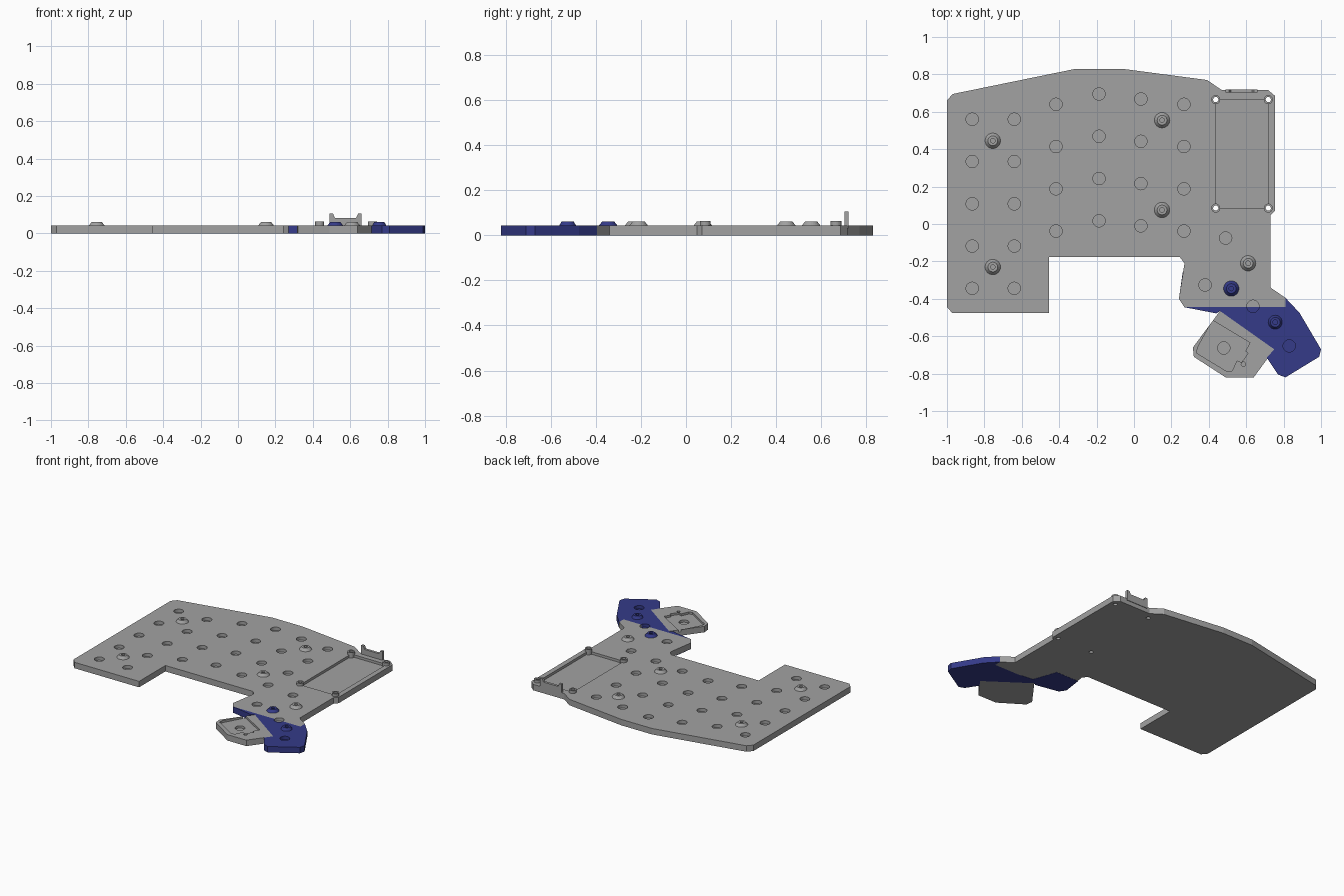
import bpy, bmesh, math

if "Cube" in bpy.data.objects:
    bpy.data.objects.remove(bpy.data.objects["Cube"])

TOP = 0.043


def material(name, rgb):
    m = bpy.data.materials.new(name)
    m.diffuse_color = (*rgb, 1)
    m.use_nodes = True
    m.node_tree.nodes["Principled BSDF"].inputs["Base Color"].default_value = m.diffuse_color
    return m


GRAY = material("gray", (0.36, 0.36, 0.36))
BLUE = material("blue", (0.035, 0.043, 0.25))


def make_object(name, bm, mat):
    bmesh.ops.recalc_face_normals(bm, faces=bm.faces)
    me = bpy.data.meshes.new(name)
    bm.to_mesh(me)
    bm.free()
    ob = bpy.data.objects.new(name, me)
    bpy.context.collection.objects.link(ob)
    if mat:
        me.materials.append(mat)
    return ob


def add_prism(bm, pts, z0, z1):
    low = [bm.verts.new((x, y, z0)) for x, y in pts]
    high = [bm.verts.new((x, y, z1)) for x, y in pts]
    bm.faces.new(low[::-1])
    bm.faces.new(high)
    n = len(pts)
    for i in range(n):
        j = (i + 1) % n
        bm.faces.new((low[i], low[j], high[j], high[i]))


def prism(name, pts, z0, z1, mat=None):
    bm = bmesh.new()
    add_prism(bm, pts, z0, z1)
    return make_object(name, bm, mat)


def circle(x, y, r, n=28):
    return [(x + r * math.cos(2 * math.pi * i / n),
             y + r * math.sin(2 * math.pi * i / n)) for i in range(n)]


def prisms(name, outlines, z0, z1):
    bm = bmesh.new()
    for pts in outlines:
        add_prism(bm, pts, z0, z1)
    return make_object(name, bm, None)


def lathe(name, x, y, profile, mat, n=24):
    bm = bmesh.new()
    rings = []
    for r, z in profile:
        rings.append([bm.verts.new((px, py, z)) for px, py in circle(x, y, r, n)])
    for a, b in zip(rings, rings[1:]):
        for i in range(n):
            j = (i + 1) % n
            bm.faces.new((a[i], a[j], b[j], b[i]))
    if profile[0] != profile[-1]:
        bm.faces.new(rings[-1])
    else:
        bmesh.ops.remove_doubles(bm, verts=bm.verts, dist=1e-6)
    return make_object(name, bm, mat)


def cut(ob, cutters):
    for c in cutters:
        mod = ob.modifiers.new("cut", 'BOOLEAN')
        mod.operation = 'DIFFERENCE'
        mod.solver = 'EXACT'
        mod.object = c
        c.hide_render = True
    dg = bpy.context.evaluated_depsgraph_get()
    me = bpy.data.meshes.new_from_object(ob.evaluated_get(dg))
    ob.modifiers.clear()
    ob.data = me


# Plates
main_plate = prism("main_plate", [
    (-1, 0.66), (-0.97, 0.695), (-0.31, 0.83), (-0.065, 0.83), (0.39, 0.77),
    (0.47, 0.716), (0.717, 0.716), (0.754, 0.685), (0.754, 0.07),
    (0.73, 0.048), (0.73, -0.34), (0.81, -0.395), (0.81, -0.445),
    (0.27, -0.445), (0.24, -0.40), (0.27, -0.21), (0.245, -0.177),
    (-0.455, -0.177), (-0.455, -0.477), (-0.97, -0.477), (-1, -0.445)], 0, TOP, GRAY)
thumb_wing = prism("thumb_wing", [
    (0.27, -0.445), (0.81, -0.445), (0.81, -0.395), (0.885, -0.475),
    (1.0, -0.67), (0.99, -0.71), (0.81, -0.82), (0.77, -0.805),
    (0.71, -0.715), (0.75, -0.67), (0.46, -0.465), (0.44, -0.478)], 0, TOP, BLUE)
thumb_key_plate = prism("thumb_key_plate", [
    (0.46, -0.465), (0.75, -0.67), (0.64, -0.82), (0.49, -0.82),
    (0.32, -0.71), (0.315, -0.66)], 0, TOP, GRAY)

# Blue underside patch where the wing runs below the main plate
prism("underside_patch", [
    (0.27, -0.445), (0.24, -0.40), (0.26, -0.26), (0.44, -0.26),
    (0.50, -0.43), (0.62, -0.445)], -0.001, 0.001, BLUE)

# Round blind pockets, column by column
columns = [(-0.865, 0.56, 5), (-0.64, 0.56, 5), (-0.417, 0.64, 4),
           (-0.187, 0.695, 4), (0.037, 0.668, 4), (0.267, 0.64, 4)]
spots = [(x, y - 0.226 * k) for x, y, n in columns for k in range(n)]
spots += [(0.49, -0.075), (0.38, -0.326), (0.636, -0.44), (0.83, -0.652)]
pockets = prisms("pocket_cutter", [circle(x, y, 0.033) for x, y in spots], 0.02, 0.1)

# Board bay with corner screw holes
corners = [(x, y) for x in (0.437, 0.718) for y in (0.085, 0.665)]
bay = prism("bay_cutter", [(0.437, 0.085), (0.718, 0.085), (0.718, 0.665),
                           (0.437, 0.665)], 0.025, 0.1)
holes = prisms("hole_cutter", [circle(x, y, 0.014, 24) for x, y in corners], -0.1, 0.1)
cut(main_plate, [pockets, bay, holes])
cut(thumb_wing, [pockets])

# Recess, pocket and small screw hole in the thumb key plate
recess = prism("recess_cutter", [
    (0.42, -0.515), (0.62, -0.635), (0.595, -0.68), (0.61, -0.69),
    (0.575, -0.74), (0.55, -0.73), (0.525, -0.785), (0.50, -0.79),
    (0.36, -0.705), (0.335, -0.69), (0.34, -0.66)], 0.028, 0.1)
key_pocket = prisms("key_pocket_cutter", [circle(0.48, -0.663, 0.033)], 0.012, 0.1)
key_hole = prisms("key_hole_cutter", [circle(0.585, -0.75, 0.012, 16)], 0.02, 0.1)
cut(thumb_key_plate, [recess, key_pocket, key_hole])
for c in (pockets, bay, holes, recess, key_pocket, key_hole):
    bpy.data.objects.remove(c)

# Corner standoffs of the bay
for x, y in corners:
    lathe("standoff", x, y, [(0.024, 0.025), (0.024, 0.063), (0.014, 0.063),
                             (0.014, 0.025), (0.024, 0.025)], GRAY)

# Conical screw bosses
bosses = [(-0.755, 0.445, GRAY), (-0.755, -0.23, GRAY), (0.15, 0.555, GRAY),
          (0.15, 0.075, GRAY), (0.61, -0.21, GRAY), (0.52, -0.345, BLUE),
          (0.755, -0.525, BLUE)]
for x, y, mat in bosses:
    r = 0.042 if x != 0.755 else 0.038
    lathe("screw_boss", x, y, [(r, 0.042), (0.026, 0.062), (0.012, 0.062),
                               (0.012, 0.045)], mat)

# Upright port wall at the back, with a lowered middle
wall = prism("port_wall", [
    (0.49, 0.03), (0.66, 0.03), (0.66, 0.105), (0.642, 0.105), (0.632, 0.083),
    (0.518, 0.083), (0.508, 0.105), (0.49, 0.105)], -0.009, 0.009, GRAY)
wall.rotation_euler = (math.pi / 2, 0, 0)
wall.location = (0, 0.711, 0)
